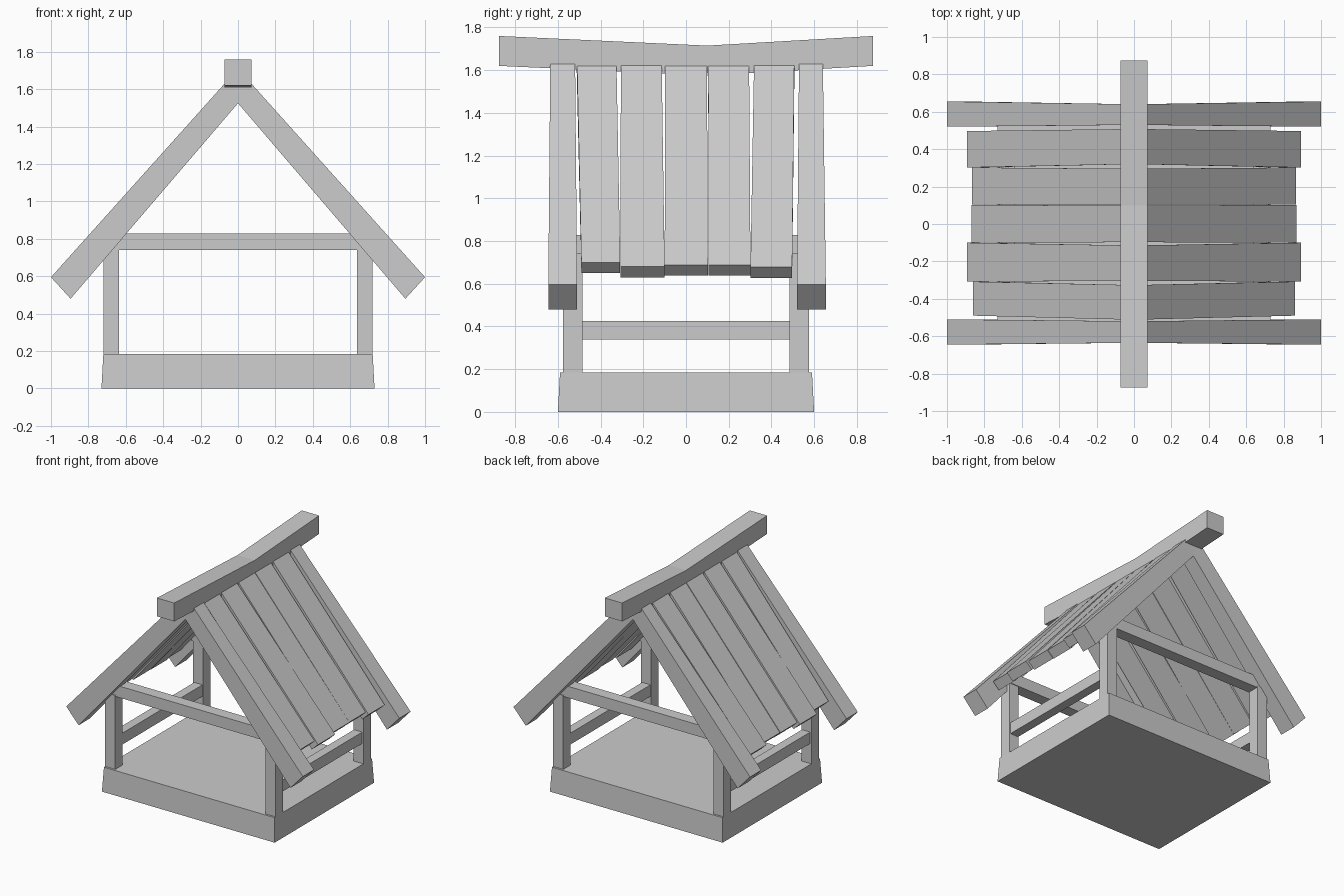
import bpy
import bmesh

cube = bpy.data.objects.get("Cube")
if cube:
    bpy.data.objects.remove(cube, do_unlink=True)

wood = bpy.data.materials.new("grey_wood")
wood.use_nodes = True
grey = (0.6, 0.6, 0.6, 1)
wood.diffuse_color = grey
wood.node_tree.nodes["Principled BSDF"].inputs["Base Color"].default_value = grey


def loft(name, rings, mirror_x=False, mirror_y=False):
    """Closed solid through rings of four corners each."""
    bm = bmesh.new()
    loops = [[bm.verts.new(p) for p in ring] for ring in rings]
    for a, b in zip(loops, loops[1:]):
        for i in range(4):
            j = (i + 1) % 4
            bm.faces.new((a[i], a[j], b[j], b[i]))
    bm.faces.new(loops[0])
    bm.faces.new(loops[-1])
    bmesh.ops.recalc_face_normals(bm, faces=bm.faces)
    mesh = bpy.data.meshes.new(name)
    bm.to_mesh(mesh)
    bm.free()
    mesh.materials.append(wood)
    obj = bpy.data.objects.new(name, mesh)
    bpy.context.collection.objects.link(obj)
    if mirror_x or mirror_y:
        mod = obj.modifiers.new("mirror", "MIRROR")
        mod.use_axis = (mirror_x, mirror_y, False)
        mod.use_mirror_merge = False
    return obj


def flat_ring(x0, x1, y0, y1, z):
    return [(x0, y0, z), (x1, y0, z), (x1, y1, z), (x0, y1, z)]


def box(name, x0, x1, y0, y1, z0, z1, **kw):
    return loft(name, [flat_ring(x0, x1, y0, y1, z) for z in (z0, z1)], **kw)


def sloped_board(name, ridge, eave, ridge_y, eave_y):
    """Board from the ridge to the eave; ridge and eave are (outer, inner) xz points."""
    rings = []
    for (outer, inner), (y0, y1) in ((ridge, ridge_y), (eave, eave_y)):
        rings.append([(outer[0], y0, outer[1]), (outer[0], y1, outer[1]),
                      (inner[0], y1, inner[1]), (inner[0], y0, inner[1])])
    return loft(name, rings, mirror_x=True)


# Tapered base slab
loft("base", [flat_ring(-0.73, 0.73, -0.6, 0.6, 0),
              flat_ring(-0.72, 0.72, -0.59, 0.59, 0.185)])

# Corner posts and rails
box("corner_posts", 0.635, 0.72, 0.485, 0.575, 0.18, 0.75,
    mirror_x=True, mirror_y=True)
box("cross_beams", -0.73, 0.73, 0.48, 0.57, 0.74, 0.828, mirror_y=True)
box("side_rails", 0.64, 0.71, -0.49, 0.49, 0.338, 0.425, mirror_x=True)

# Gable rafters
rafter_ridge = ((0, 1.71), (0, 1.525))
rafter_eave = ((1.0, 0.595), (0.895, 0.48))
sloped_board("front_rafters", rafter_ridge, rafter_eave,
             (-0.635, -0.52), (-0.645, -0.51))
sloped_board("back_rafters", rafter_ridge, rafter_eave,
             (0.53, 0.64), (0.52, 0.655))

# Roof planks: ridge y range, eave y range, eave x, eave z
planks = [
    ((-0.512, -0.327), (-0.49, -0.308), 0.862, 0.70),
    ((-0.305, -0.115), (-0.307, -0.1), 0.892, 0.68),
    ((-0.097, 0.098), (-0.1, 0.102), 0.87, 0.688),
    ((0.104, 0.295), (0.105, 0.302), 0.867, 0.688),
    ((0.32, 0.508), (0.302, 0.497), 0.892, 0.677),
]
for i, (ridge_y, eave_y, x, z) in enumerate(planks):
    sloped_board(f"roof_planks_{i + 1}", ((0, 1.705), (0, 1.6)),
                 ((x, z), (x - 0.053, z - 0.05)), ridge_y, eave_y)

# Sagging ridge beam
rings = []
for y, low, high in ((-0.875, 1.62, 1.76), (0.1, 1.575, 1.715), (0.875, 1.62, 1.76)):
    rings.append([(-0.073, y, low), (0.073, y, low), (0.073, y, high), (-0.073, y, high)])
loft("ridge_beam", rings)
